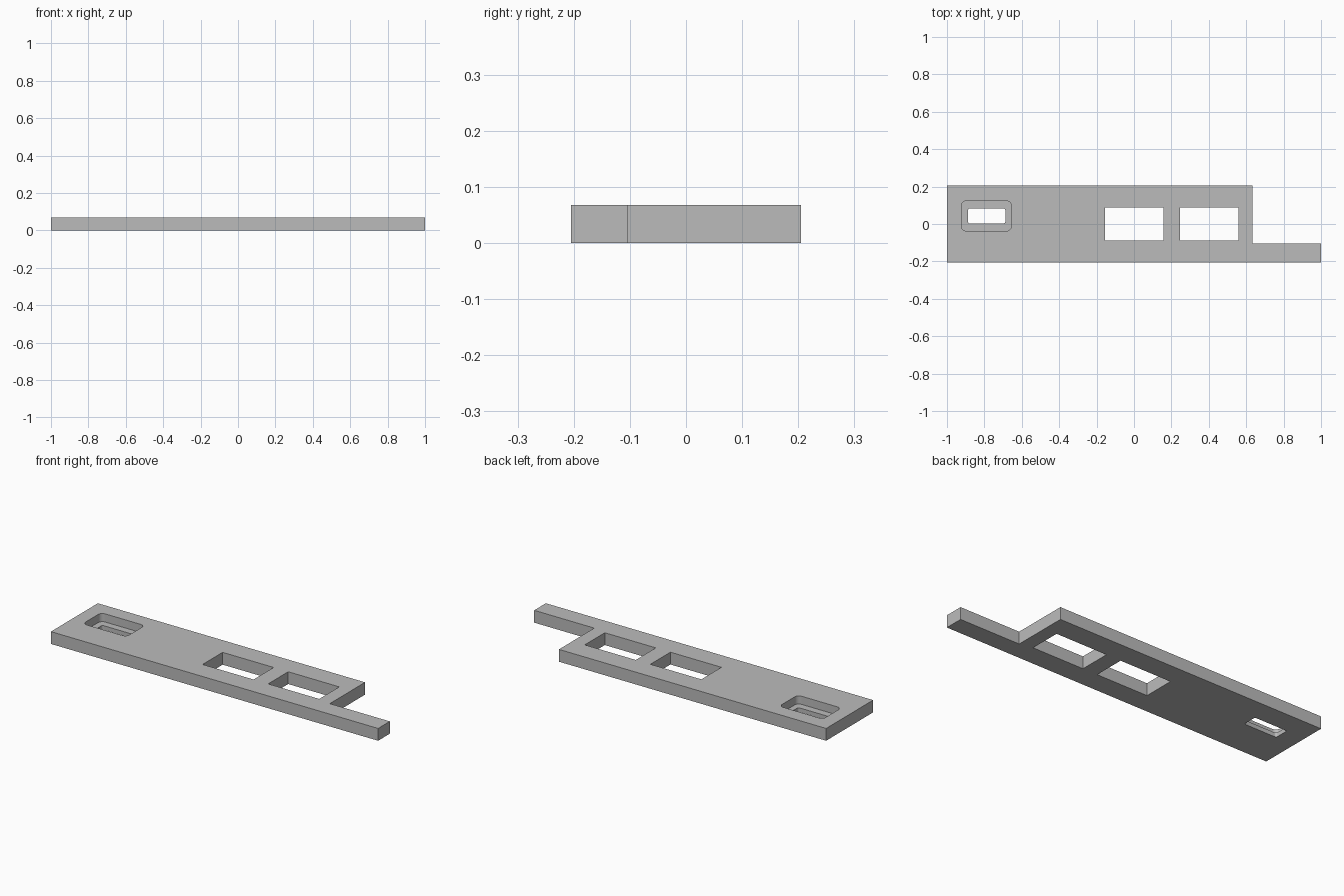
import bpy
import bmesh
from math import cos, sin, pi

cube = bpy.data.objects.get("Cube")
if cube:
    bpy.data.objects.remove(cube, do_unlink=True)

THICK = 0.068
RECESS_FLOOR = 0.023

grey = bpy.data.materials.new("plain grey")
grey.use_nodes = True
COLOUR = (0.5, 0.5, 0.5, 1)
grey.diffuse_color = COLOUR
grey.node_tree.nodes["Principled BSDF"].inputs["Base Color"].default_value = COLOUR


def prism(name, outline, z0, z1):
    """Extrude a flat outline from z0 up to z1."""
    bm = bmesh.new()
    face = bm.faces.new([bm.verts.new((x, y, z0)) for x, y in outline])
    top = bmesh.ops.extrude_face_region(bm, geom=[face])["geom"]
    bmesh.ops.translate(bm, vec=(0, 0, z1 - z0),
                        verts=[v for v in top if isinstance(v, bmesh.types.BMVert)])
    bmesh.ops.recalc_face_normals(bm, faces=bm.faces)
    mesh = bpy.data.meshes.new(name)
    bm.to_mesh(mesh)
    bm.free()
    mesh.materials.append(grey)
    obj = bpy.data.objects.new(name, mesh)
    bpy.context.collection.objects.link(obj)
    return obj


def rounded(x0, x1, y0, y1, r=0, steps=6):
    """Rectangle outline, with round corners if r is given."""
    if not r:
        return [(x0, y0), (x1, y0), (x1, y1), (x0, y1)]
    centres = [(x1 - r, y1 - r), (x0 + r, y1 - r), (x0 + r, y0 + r), (x1 - r, y0 + r)]
    return [(cx + r * cos(a), cy + r * sin(a))
            for q, (cx, cy) in enumerate(centres)
            for a in [(q + i / steps) * pi / 2 for i in range(steps + 1)]]


# Plate with a narrow arm along the front right
plate = prism("mounting_plate",
              [(-1, -0.205), (1, -0.205), (1, -0.103),
               (0.633, -0.103), (0.633, 0.205), (-1, 0.205)], 0, THICK)

# Two square windows, a shallow rounded recess and the slot through its floor
cutters = [
    prism("inner_window_cutter", rounded(-0.155, 0.157, -0.088, 0.087), -0.1, 0.2),
    prism("outer_window_cutter", rounded(0.246, 0.558, -0.088, 0.087), -0.1, 0.2),
    prism("recess_cutter", rounded(-0.923, -0.656, -0.037, 0.123, 0.025), RECESS_FLOOR, 0.2),
    prism("slot_cutter", rounded(-0.888, -0.688, 0.003, 0.083, 0.011), -0.1, 0.15),
]
for cutter in cutters:
    cutter.hide_render = True
    mod = plate.modifiers.new(cutter.name, "BOOLEAN")
    mod.operation = "DIFFERENCE"
    mod.solver = "EXACT"
    mod.object = cutter

# Bake the cuts and drop the cutters
bpy.context.view_layer.update()
graph = bpy.context.evaluated_depsgraph_get()
baked = bpy.data.meshes.new_from_object(plate.evaluated_get(graph))
plate.modifiers.clear()
plate.data = baked
for cutter in cutters:
    bpy.data.objects.remove(cutter, do_unlink=True)

# Smooth the round corners, keep the rims sharp
bpy.ops.object.select_all(action="DESELECT")
plate.select_set(True)
bpy.context.view_layer.objects.active = plate
bpy.ops.object.shade_smooth_by_angle()
